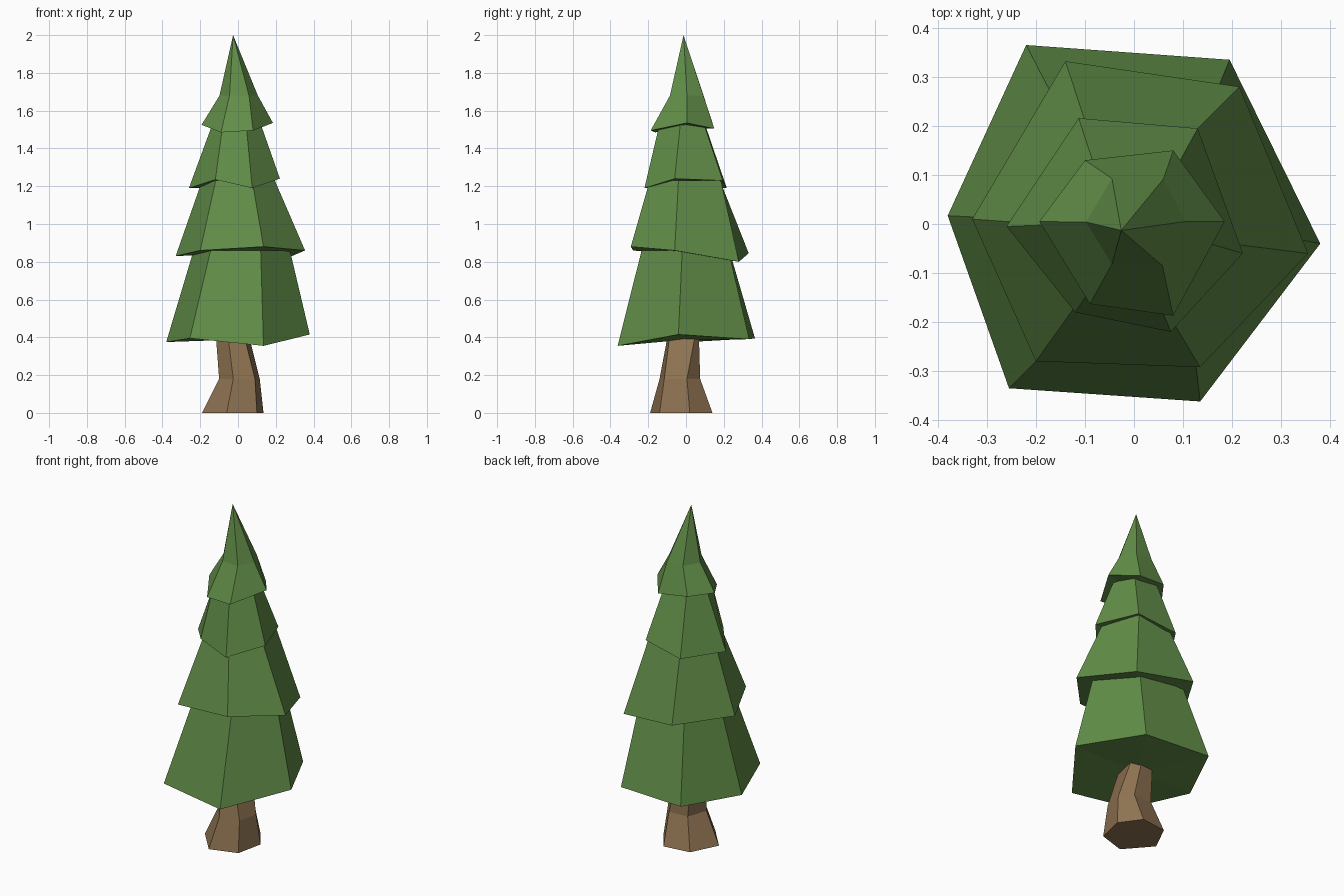
import bpy, bmesh
from mathutils import Vector

if "Cube" in bpy.data.objects:
    bpy.data.objects.remove(bpy.data.objects["Cube"])


def material(name, rgb):
    m = bpy.data.materials.new(name)
    m.diffuse_color = (*rgb, 1)
    m.use_nodes = True
    m.node_tree.nodes["Principled BSDF"].inputs["Base Color"].default_value = m.diffuse_color
    return m


green = material("pine green", (0.12, 0.268, 0.064))
brown = material("bark brown", (0.275, 0.172, 0.084))


def loft(name, rings, mat, apex=None):
    """Join six-point rings (bottom to top) with flat faces and cap both ends."""
    bm = bmesh.new()
    loops = [[bm.verts.new(p) for p in ring] for ring in rings]

    def fan(loop, tip):
        v = bm.verts.new(tip)
        for i in range(len(loop)):
            bm.faces.new((loop[i], loop[(i + 1) % len(loop)], v))

    def centre(ring):
        return sum((Vector(p) for p in ring), Vector()) / len(ring)

    for a, b in zip(loops, loops[1:]):
        for i in range(6):
            j = (i + 1) % 6
            bm.faces.new((a[i], a[j], b[j], b[i]))
    fan(loops[0], centre(rings[0]))
    fan(loops[-1], apex or centre(rings[-1]))
    bmesh.ops.recalc_face_normals(bm, faces=bm.faces)
    me = bpy.data.meshes.new(name)
    bm.to_mesh(me)
    bm.free()
    me.materials.append(mat)
    ob = bpy.data.objects.new(name, me)
    bpy.context.collection.objects.link(ob)
    return ob


def level(z, *xy):
    return [(x, y, z) for x, y in xy]


# Ring order: left, front left, front right, right, back right, back left

# Crooked trunk
loft("trunk", [
    level(0.0, (-.19, -.04), (-.06, -.19), (.10, -.14), (.135, .02), (.05, .14), (-.11, .12)),
    level(0.18, (-.10, -.05), (-.025, -.14), (.09, -.115), (.115, .005), (.06, .075), (-.06, .07)),
    level(0.42, (-.118, -.02), (-.055, -.095), (.03, -.085), (.055, .05), (.0, .068), (-.08, .06)),
], brown)

# Bottom tier of branches
loft("lower_branches", [
    [(-.38, .017, .375), (-.255, -.335, .395), (.135, -.362, .355),
     (.38, -.04, .415), (.195, .335, .39), (-.22, .365, .395)],
    level(0.86, (-.235, .01), (-.145, -.225), (.12, -.235), (.275, -.02), (.15, .225), (-.15, .23)),
], green)

# Second tier
loft("middle_branches", [
    [(-.33, .01, .83), (-.2, -.28, .86), (.135, -.292, .88),
     (.355, -.06, .86), (.215, .28, .80), (-.14, .332, .845)],
    level(1.23, (-.19, .0), (-.118, -.165), (.075, -.192), (.195, -.04), (.12, .185), (-.09, .18)),
], green)

# Third tier
loft("upper_branches", [
    [(-.26, -.005, 1.19), (-.12, -.18, 1.235), (.075, -.22, 1.19),
     (.222, -.06, 1.24), (.13, .195, 1.23), (-.113, .216, 1.19)],
    level(1.53, (-.135, .0), (-.08, -.12), (.043, -.14), (.12, -.03), (.075, .095), (-.075, .1)),
], green)

# Pointed top tier
loft("tree_top", [
    [(-.193, .005, 1.525), (-.09, -.163, 1.485), (.08, -.187, 1.495),
     (.185, .005, 1.535), (.08, .15, 1.505), (-.1, .13, 1.525)],
    level(1.68, (-.098, .004), (-.045, -.082), (.058, -.085), (.105, .005), (.06, .092), (-.045, .093)),
], green, apex=(-.026, -.013, 2.0))
